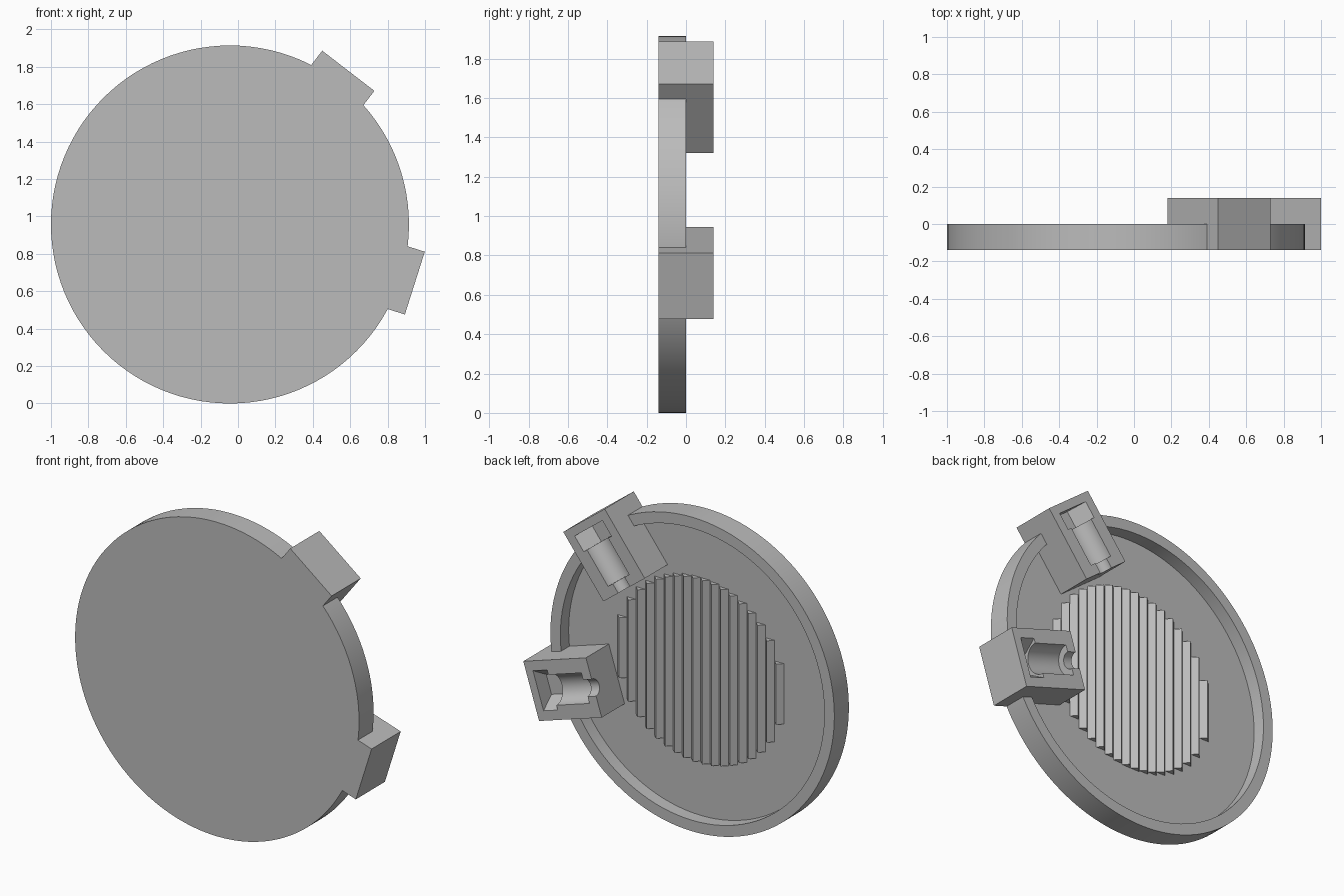
import bpy, bmesh
from math import cos, sin, pi, radians, sqrt
from mathutils import Matrix, Vector

if "Cube" in bpy.data.objects:
    bpy.data.objects.remove(bpy.data.objects["Cube"])

CENTRE = Vector((-0.043, 0, 0.957))
FRONT, FLOOR, BACK = -0.14, -0.08, 0.14
RADIUS = 0.957

grey = bpy.data.materials.new("plain_grey")
grey.use_nodes = True
grey.diffuse_color = (0.5, 0.5, 0.5, 1)
grey.node_tree.nodes["Principled BSDF"].inputs["Base Color"].default_value = (0.5, 0.5, 0.5, 1)


def make_object(name, bm, matrix=Matrix()):
    bmesh.ops.recalc_face_normals(bm, faces=bm.faces)
    mesh = bpy.data.meshes.new(name)
    bm.to_mesh(mesh)
    bm.free()
    mesh.materials.append(grey)
    obj = bpy.data.objects.new(name, mesh)
    obj.matrix_world = matrix
    bpy.context.collection.objects.link(obj)
    return obj


def activate(obj):
    bpy.ops.object.select_all(action='DESELECT')
    obj.select_set(True)
    bpy.context.view_layer.objects.active = obj


def smooth(obj):
    activate(obj)
    bpy.ops.object.shade_smooth_by_angle(angle=radians(30))


def add_box(bm, low, high):
    low, high = Vector(low), Vector(high)
    bmesh.ops.create_cube(bm, size=1, matrix=Matrix.Translation((low + high) / 2)
                          @ Matrix.Diagonal((*(high - low), 1)))


def prism(name, radius, start, end, sides, matrix):
    # bar along the block's radial axis, centred on its back face
    bm = bmesh.new()
    place = Matrix.Translation(((start + end) / 2, BACK, 0)) @ Matrix.Rotation(pi / 2, 4, 'Y')
    bmesh.ops.create_cone(bm, cap_ends=True, segments=sides, radius1=radius, radius2=radius,
                          depth=end - start, matrix=place @ Matrix.Rotation(pi / 2, 4, 'Z'))
    return make_object(name, bm, matrix)


# dish: front plate with a raised rim, turned round the y axis
bm = bmesh.new()
outline = [(0, FRONT), (RADIUS, FRONT), (RADIUS, 0), (0.89, 0), (0.89, FLOOR), (0, FLOOR)]
verts = [bm.verts.new((r, y, 0)) for r, y in outline]
edges = [bm.edges.new(pair) for pair in zip(verts, verts[1:])]
bmesh.ops.spin(bm, geom=verts + edges, cent=(0, 0, 0), axis=(0, 1, 0), angle=2 * pi, steps=112)
bmesh.ops.remove_doubles(bm, verts=bm.verts, dist=0.0005)
bmesh.ops.dissolve_limit(bm, angle_limit=0.01, verts=bm.verts, edges=bm.edges)
smooth(make_object("round_dish", bm, Matrix.Translation(CENTRE)))

# ridged pad: upright triangular ridges clipped to a circle
bm = bmesh.new()
COUNT, PAD = 18, 0.56
pitch = 2 * PAD / COUNT
for i in range(COUNT):
    x = (i + 0.5) * pitch - PAD
    half = sqrt(PAD ** 2 - x ** 2)
    section = [(x - pitch / 2, FLOOR - 0.01), (x + pitch / 2, FLOOR - 0.01),
               (x + pitch / 2, FLOOR), (x, FLOOR + pitch / 2), (x - pitch / 2, FLOOR)]
    face = bm.faces.new([bm.verts.new((px, py, -half)) for px, py in section])
    grown = bmesh.ops.extrude_face_region(bm, geom=[face], use_keep_orig=True)["geom"]
    bmesh.ops.translate(bm, vec=(0, 0, 2 * half),
                        verts=[v for v in grown if isinstance(v, bmesh.types.BMVert)])
make_object("ridged_pad", bm, Matrix.Translation(CENTRE))

# clamp blocks, each with a bolt-shaped pocket open at the back
INNER, OUTER, HALF = 0.594, 1.037, 0.176
for name, angle in (("upper_block", 52.4), ("lower_block", -17.6)):
    place = Matrix.Translation(CENTRE) @ Matrix.Rotation(radians(-angle), 4, 'Y')
    bm = bmesh.new()
    add_box(bm, (INNER, FRONT, -HALF), (OUTER, BACK, HALF))
    block = make_object(name, bm, place)
    pockets = [("head_pocket", 0.118, OUTER - 0.15, OUTER - 0.05, 6),
               ("shank_pocket", 0.09, INNER + 0.06, OUTER - 0.14, 40),
               ("tip_pocket", 0.05, INNER - 0.05, INNER + 0.08, 32)]
    for label, radius, start, end, sides in pockets:
        cutter = prism(name + "_" + label, radius, start, end, sides, place)
        mod = block.modifiers.new(label, 'BOOLEAN')
        mod.operation, mod.solver, mod.object = 'DIFFERENCE', 'EXACT', cutter
        activate(block)
        bpy.ops.object.modifier_apply(modifier=label)
        bpy.data.objects.remove(cutter)
    smooth(block)
